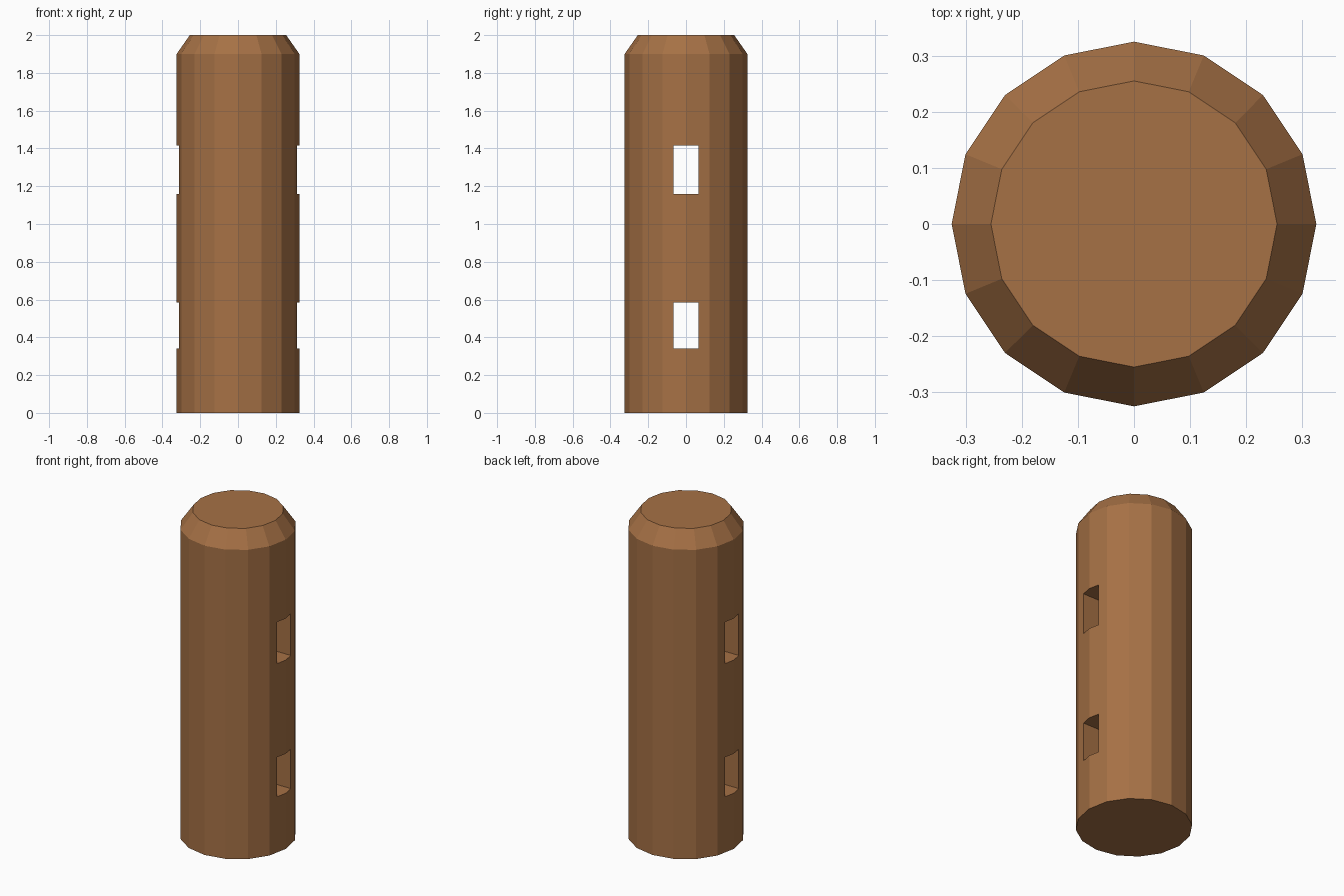
import bpy, bmesh

if "Cube" in bpy.data.objects:
    bpy.data.objects.remove(bpy.data.objects["Cube"])

SIDES = 16
RADIUS, TOP_RADIUS = 0.325, 0.255
SHOULDER, HEIGHT = 1.9, 2.0
HOLE_WIDTH = 0.132
HOLES = [(0.342, 0.585), (1.16, 1.416)]  # bottom and top of each rail slot

wood = bpy.data.materials.new("wood")
wood.diffuse_color = (0.38, 0.165, 0.06, 1)
wood.use_nodes = True
wood.node_tree.nodes["Principled BSDF"].inputs["Base Color"].default_value = wood.diffuse_color


def finish(name, bm):
    mesh = bpy.data.meshes.new(name)
    bm.to_mesh(mesh)
    bm.free()
    mesh.materials.append(wood)
    obj = bpy.data.objects.new(name, mesh)
    bpy.context.collection.objects.link(obj)
    return obj


# Post: faceted cylinder whose top face is extruded into a bevelled cap
bm = bmesh.new()
bmesh.ops.create_cone(bm, cap_ends=True, segments=SIDES, radius1=RADIUS,
                      radius2=RADIUS, depth=SHOULDER)
bmesh.ops.translate(bm, verts=bm.verts, vec=(0, 0, SHOULDER / 2))
top = max(bm.faces, key=lambda f: f.calc_center_median().z)
cap = bmesh.ops.extrude_discrete_faces(bm, faces=[top])["faces"][0]
for v in cap.verts:
    v.co.x *= TOP_RADIUS / RADIUS
    v.co.y *= TOP_RADIUS / RADIUS
    v.co.z = HEIGHT
bmesh.ops.recalc_face_normals(bm, faces=bm.faces)
post = finish("fence_post", bm)

# Rail slots: rectangular holes running right through along x
for i, (low, high) in enumerate(HOLES):
    bm = bmesh.new()
    bmesh.ops.create_cube(bm, size=1)
    bmesh.ops.scale(bm, verts=bm.verts, vec=(1, HOLE_WIDTH, high - low))
    bmesh.ops.translate(bm, verts=bm.verts, vec=(0, 0, (low + high) / 2))
    cutter = finish(f"slot_cutter_{i + 1}", bm)
    cutter.hide_render = True
    mod = post.modifiers.new("rail_slot", "BOOLEAN")
    mod.operation = "DIFFERENCE"
    mod.solver = "EXACT"
    mod.object = cutter
    bpy.context.view_layer.objects.active = post
    bpy.ops.object.modifier_apply(modifier=mod.name)
    bpy.data.objects.remove(cutter)
